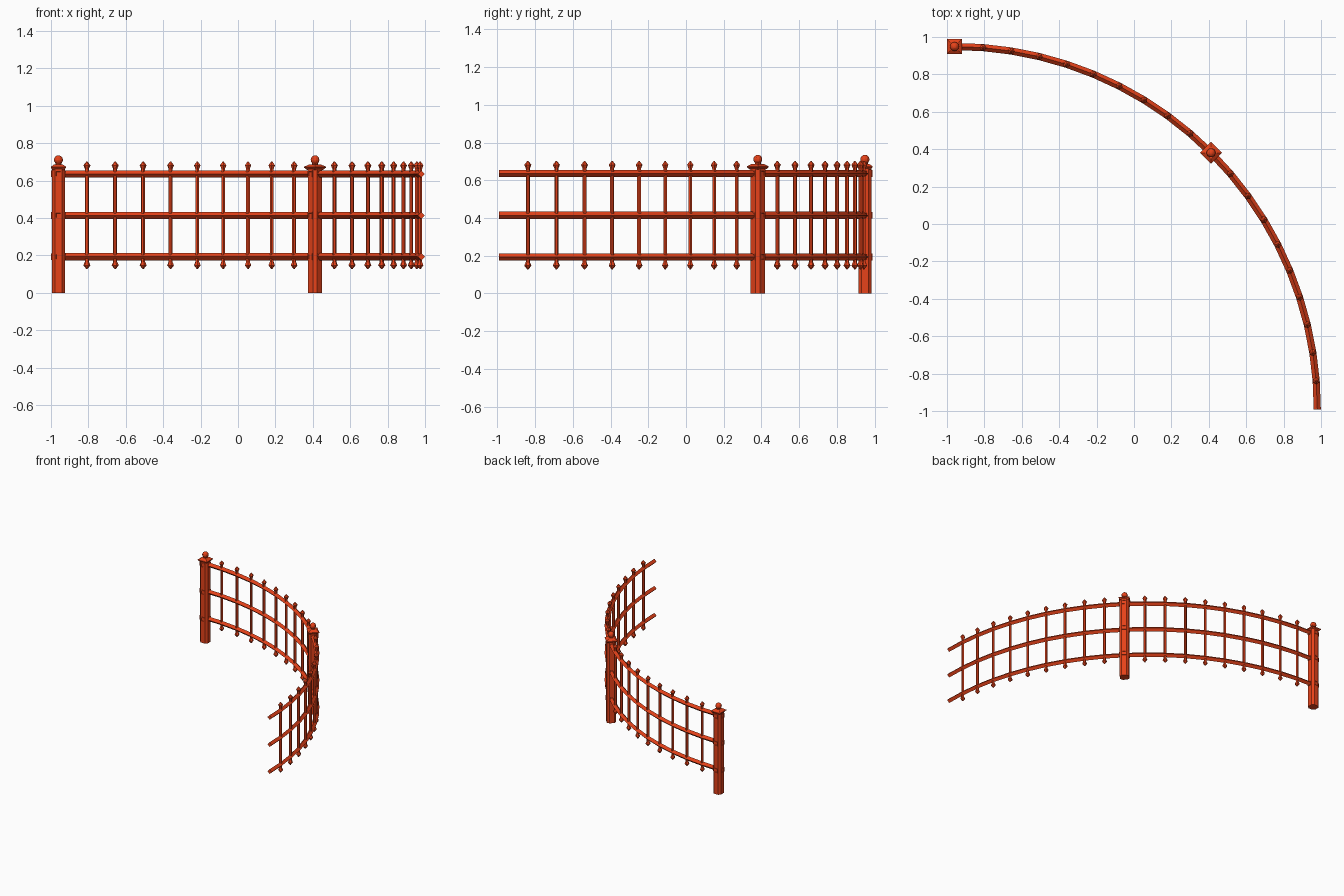
import bpy, bmesh
from math import sin, cos, pi, radians
from mathutils import Matrix, Vector

cube = bpy.data.objects.get("Cube")
if cube:
    bpy.data.objects.remove(cube, do_unlink=True)

RADIUS = 1.94
CENTRE = Vector((-0.96, -0.991, 0))
STEPS = 20
RAIL_HEIGHTS = (0.193, 0.414, 0.636)

paint = bpy.data.materials.new("bright rust red paint")
colour = (0.8, 0.055, 0.01, 1)
paint.use_nodes = True
paint.diffuse_color = colour
paint.node_tree.nodes["Principled BSDF"].inputs["Base Color"].default_value = colour


def on_arc(step):
    """Frame on the fence curve: x along the fence, y outward."""
    a = radians(90) * step / STEPS
    spot = CENTRE + RADIUS * Vector((sin(a), cos(a), 0))
    return Matrix.Translation(spot) @ Matrix.Rotation(-a, 4, 'Z')


def finish(name, bm, frame=Matrix()):
    bmesh.ops.recalc_face_normals(bm, faces=bm.faces)
    mesh = bpy.data.meshes.new(name)
    bm.to_mesh(mesh)
    bm.free()
    mesh.materials.append(paint)
    obj = bpy.data.objects.new(name, mesh)
    obj.matrix_world = frame
    bpy.context.collection.objects.link(obj)


def loft(bm, rings):
    """Skin a list of closed rings of points and cap both ends."""
    rings = [[bm.verts.new(p) for p in ring] for ring in rings]
    for low, high in zip(rings, rings[1:]):
        for i in range(len(low)):
            j = (i + 1) % len(low)
            bm.faces.new((low[i], low[j], high[j], high[i]))
    bm.faces.new(rings[0])
    bm.faces.new(rings[-1])


def ngon(r, z, sides, turn=0.0):
    return [(r * cos(turn + 2 * pi * i / sides), r * sin(turn + 2 * pi * i / sides), z)
            for i in range(sides)]


def square(half, z):
    return ngon(half * 2 ** 0.5, z, 4, pi / 4)


def chamfered(half, cut, z):
    k = half - cut
    return [(half, -k, z), (half, k, z), (k, half, z), (-k, half, z),
            (-half, k, z), (-half, -k, z), (-k, -half, z), (k, -half, z)]


def make_post(name, frame):
    # Chamfered shaft
    bm = bmesh.new()
    loft(bm, [chamfered(0.035, 0.016, z) for z in (0, 0.67)])
    finish(name + "_shaft", bm, frame)
    # Flared cap with a sloping top
    bm = bmesh.new()
    loft(bm, [square(h, z) for h, z in
              ((0.031, 0.658), (0.041, 0.669), (0.041, 0.674), (0.022, 0.687))])
    finish(name + "_cap", bm, frame)
    # Ball finial on a short neck
    bm = bmesh.new()
    loft(bm, [ngon(0.016, z, 8) for z in (0.68, 0.70)])
    bmesh.ops.create_uvsphere(bm, u_segments=12, v_segments=8, radius=0.024,
                              matrix=Matrix.Translation((0, 0, 0.711)))
    finish(name + "_ball", bm, frame)
    # Raised square sockets with a recessed middle, on all four sides at each rail
    bm = bmesh.new()
    for z in RAIL_HEIGHTS:
        for quarter in range(4):
            place = (Matrix.Translation((0, 0, z)) @ Matrix.Rotation(quarter * pi / 2, 4, 'Z')
                     @ Matrix.Rotation(pi / 2, 4, 'Y'))
            loft(bm, [[place @ Vector(p) for p in square(h, d)] for h, d in
                      ((0.018, 0.03), (0.018, 0.039), (0.012, 0.039), (0.011, 0.035))])
    finish(name + "_sockets", bm, frame)


make_post("end_post", on_arc(0))
make_post("middle_post", on_arc(STEPS / 2))

# Curved rails with a diamond cross-section
DIAMOND = ((0.019, 0), (0, 0.019), (-0.019, 0), (0, -0.019))
for label, height in zip(("bottom", "middle", "top"), RAIL_HEIGHTS):
    bm = bmesh.new()
    loft(bm, [[on_arc(s) @ Vector((0, y, height + z)) for y, z in DIAMOND]
              for s in range(STEPS + 1)])
    finish(label + "_rail", bm)

# Pickets: a slim bar with a pointed bead at both ends
PICKET = ((0.003, 0.127), (0.019, 0.147), (0.011, 0.166),
          (0.011, 0.663), (0.019, 0.682), (0.003, 0.702))
for step in range(1, STEPS):
    if step == STEPS // 2:
        continue
    bm = bmesh.new()
    loft(bm, [ngon(r, z, 6) for r, z in PICKET])
    finish(f"picket_{step}", bm, on_arc(step))
